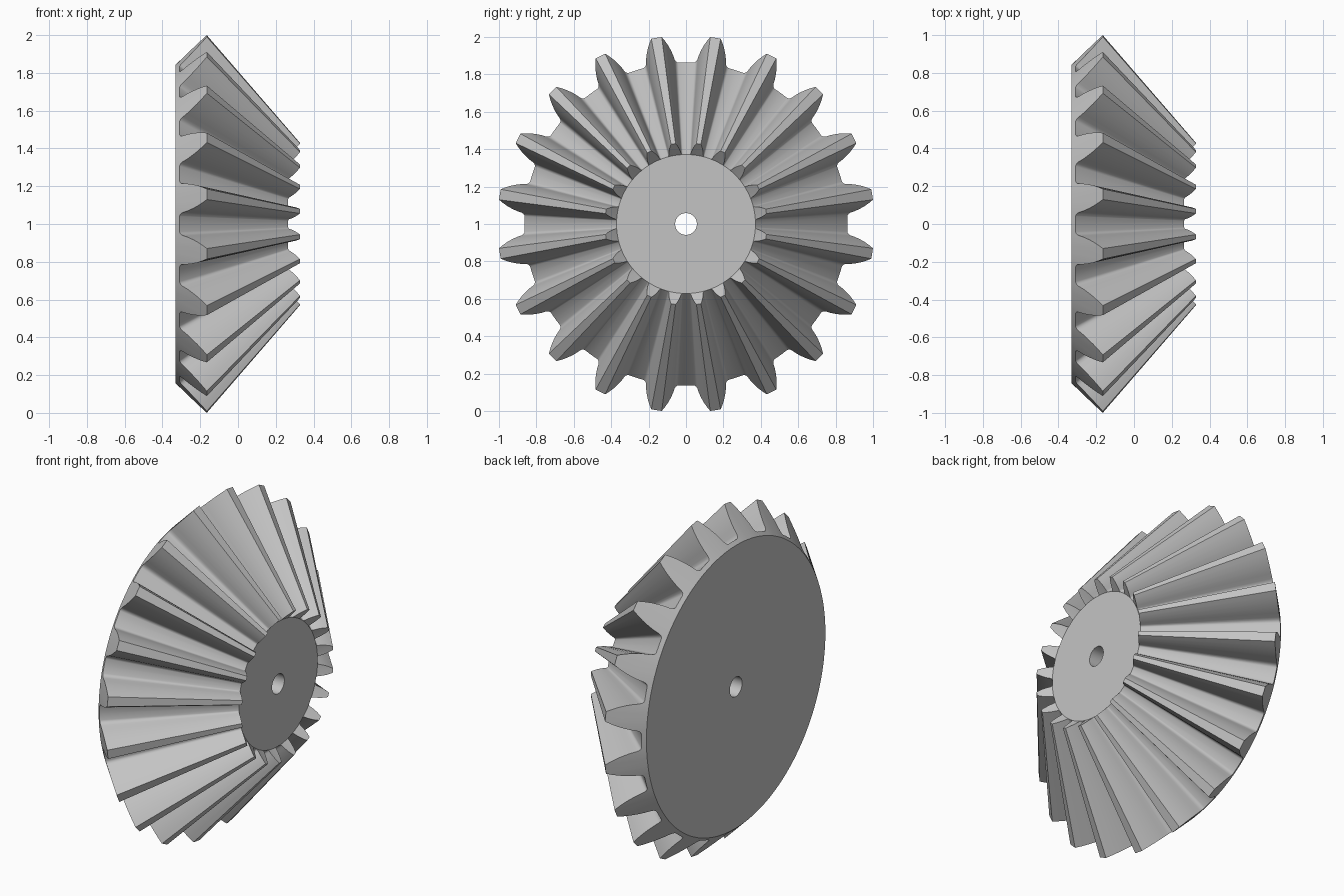
import bpy
import bmesh
from math import radians, sin, cos, pi

cube = bpy.data.objects.get("Cube")
if cube:
    bpy.data.objects.remove(cube, do_unlink=True)

TEETH = 20
PITCH = 2 * pi / TEETH
APEX = 0.70            # common apex of the tip and root cones, along x
SHRINK = 0.43          # small end size relative to the large end
BORE = 0.058
ROOT = (-0.31, 0.864)  # (x, radius) at the large end
TIP = (-0.165, 1.008)
BACK = (-0.33, 0.845)

# Tooth flank: (height fraction, half angle in degrees), root to tip
FLANK = [(0, 6.3), (0.02, 5.75), (0.06, 5.3), (0.13, 5.0), (0.3, 4.6),
         (0.48, 4.0), (0.66, 3.3), (0.84, 2.45), (1, 1.6)]


def tooth_outline():
    """Angle, x and radius of every point around the large end."""
    points = []
    one_tooth = [(t, -a) for t, a in FLANK] + [(t, a) for t, a in reversed(FLANK)]
    one_tooth.append((0, 9))  # middle of the gap
    for i in range(TEETH):
        centre = (i + 0.5) * PITCH
        for t, a in one_tooth:
            x = ROOT[0] + t * (TIP[0] - ROOT[0])
            r = ROOT[1] + t * (TIP[1] - ROOT[1])
            points.append((centre + radians(a), x, r))
    return points


def add_ring(bm, points):
    return [bm.verts.new((x, r * sin(a), 1 + r * cos(a))) for a, x, r in points]


def circle(outline, x, r):
    return [(a, x, r) for a, _, _ in outline]


# Cross-sections from the back of the bore, over the teeth, to the front of it
large = tooth_outline()
small = [(a, APEX + (x - APEX) * SHRINK, r * SHRINK) for a, x, r in large]
face_x = APEX + (ROOT[0] - APEX) * SHRINK
sections = [
    circle(large, BACK[0], BORE),
    circle(large, *BACK),
    large,
    small,
    circle(large, face_x, ROOT[1] * SHRINK),
    circle(large, face_x, BORE),
]

bm = bmesh.new()
rings = [add_ring(bm, s) for s in sections]
count = len(large)
for k, ring in enumerate(rings):
    following = rings[(k + 1) % len(rings)]
    for i in range(count):
        j = (i + 1) % count
        bm.faces.new((ring[i], ring[j], following[j], following[i]))
# Gap floors meet the hub face, so their doubled points are merged
bmesh.ops.remove_doubles(bm, verts=bm.verts, dist=0.0001)
bmesh.ops.recalc_face_normals(bm, faces=bm.faces)

mesh = bpy.data.meshes.new("bevel_gear")
bm.to_mesh(mesh)
bm.free()
gear = bpy.data.objects.new("bevel_gear", mesh)
bpy.context.scene.collection.objects.link(gear)

# Plain grey metal
grey = bpy.data.materials.new("light_grey")
grey.use_nodes = True
colour = (0.55, 0.55, 0.55, 1)
grey.diffuse_color = colour
grey.node_tree.nodes["Principled BSDF"].inputs["Base Color"].default_value = colour
mesh.materials.append(grey)

bpy.ops.object.select_all(action="DESELECT")
gear.select_set(True)
bpy.context.view_layer.objects.active = gear
bpy.ops.object.shade_smooth_by_angle(angle=radians(32))
